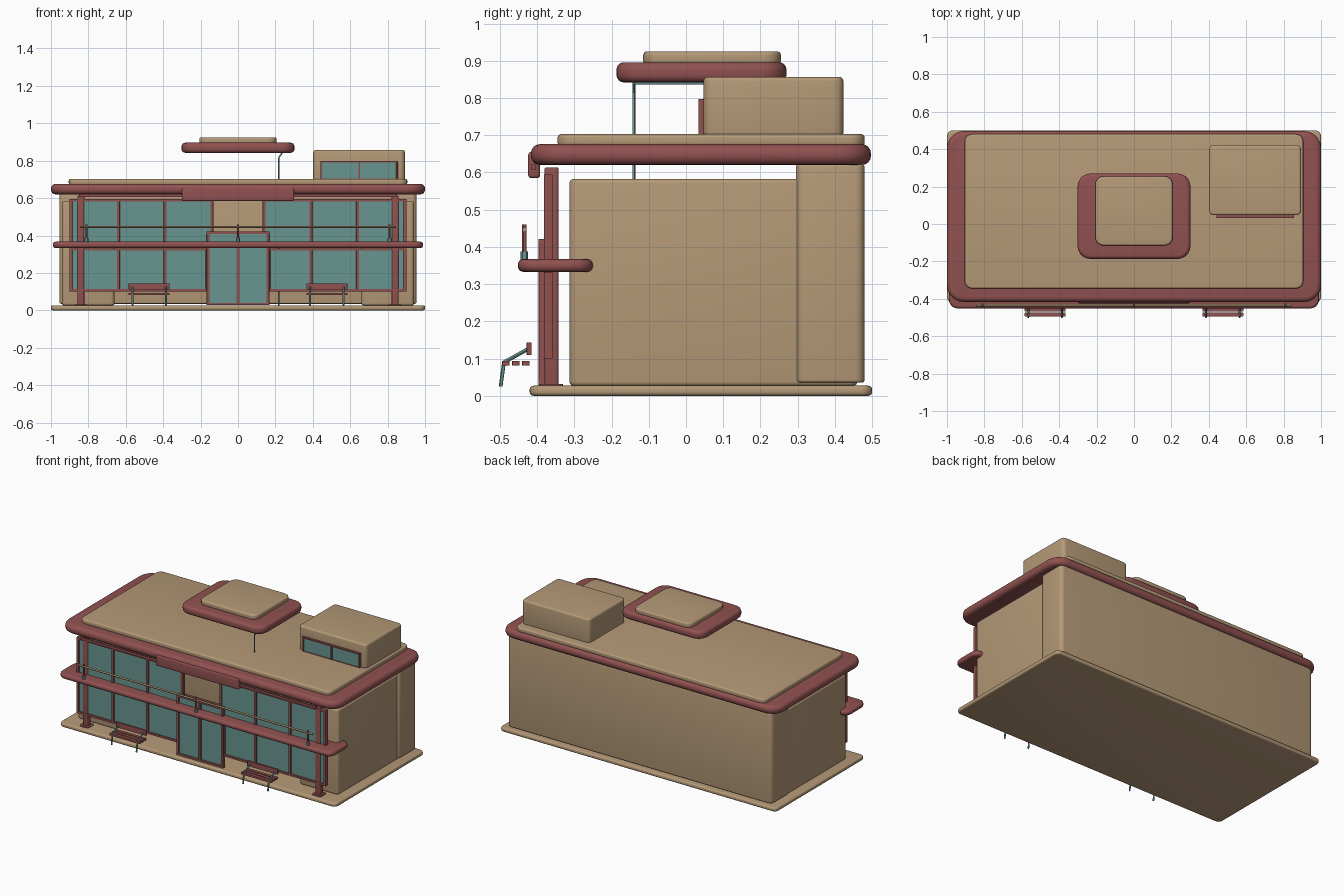
import bpy, bmesh
from mathutils import Vector

if "Cube" in bpy.data.objects:
    bpy.data.objects.remove(bpy.data.objects["Cube"])


def material(name, rgb):
    m = bpy.data.materials.new(name)
    m.use_nodes = True
    m.diffuse_color = (*rgb, 1)
    m.node_tree.nodes["Principled BSDF"].inputs["Base Color"].default_value = (*rgb, 1)
    return m


TAN = material("tan plaster", (0.46, 0.32, 0.185))
RED = material("dull red trim", (0.28, 0.083, 0.08))
TEAL = material("teal glass", (0.14, 0.30, 0.28))


def finish(name, bm, mat):
    me = bpy.data.meshes.new(name)
    bm.to_mesh(me)
    bm.free()
    me.materials.append(mat)
    ob = bpy.data.objects.new(name, me)
    bpy.context.collection.objects.link(ob)
    bpy.ops.object.select_all(action="DESELECT")
    ob.select_set(True)
    bpy.context.view_layer.objects.active = ob
    bpy.ops.object.shade_smooth_by_angle()
    return ob


def box(name, mat, x, y, z, corner=0, edge=0):
    """Box from ranges; corner rounds the upright edges, edge the top and bottom rims."""
    bm = bmesh.new()
    bmesh.ops.create_cube(bm, size=1)
    for v in bm.verts:
        v.co = [r[0] if c < 0 else r[1] for c, r in zip(v.co, (x, y, z))]
    if corner:
        up = [e for e in bm.edges if abs(e.verts[0].co.z - e.verts[1].co.z) > 1e-5]
        bmesh.ops.bevel(bm, geom=up, offset=corner, segments=5, profile=0.5, affect="EDGES")
    if edge:
        rim = [e for e in bm.edges if abs(e.verts[0].co.z - e.verts[1].co.z) < 1e-5]
        bmesh.ops.bevel(bm, geom=rim, offset=edge, segments=4, profile=0.5, affect="EDGES")
    return finish(name, bm, mat)


def rod(name, mat, a, b, r=0.005):
    """Round bar between two points."""
    a, b = Vector(a), Vector(b)
    bm = bmesh.new()
    bmesh.ops.create_cone(bm, cap_ends=True, segments=12, radius1=r, radius2=r, depth=(b - a).length)
    bm.transform((b - a).to_track_quat("Z", "Y").to_matrix().to_4x4())
    bmesh.ops.translate(bm, verts=bm.verts, vec=(a + b) / 2)
    return finish(name, bm, mat)


def span(c, half):
    return (c - half, c + half)


def glazing(name, xs, z, y, bar=0.008):
    """Glass panes with red uprights at xs and rails at both heights."""
    box(name + "_glass", TEAL, (xs[0], xs[-1]), span(y, 0.004), z)
    for x in xs:
        box(name + "_upright", RED, span(x, bar), span(y, 0.012), z, 0.003)
    for h in z:
        box(name + "_rail", RED, (xs[0] - bar, xs[-1] + bar), span(y, 0.012), span(h, bar * 0.8))


# Ground slab and walls
box("ground_slab", TAN, (-1, 1), (-0.42, 0.5), (0, 0.027), 0.03, 0.01)
box("back_block", TAN, (-0.955, 0.955), (0.295, 0.48), (0.035, 0.622), 0.025, 0.008)
for side, s in (("left", 1), ("right", -1)):
    box(side + "_wing", TAN, sorted((s * 0.66, s * 0.942)), (-0.313, 0.46), (0.026, 0.583), 0.02, 0.012)

# Main roof with rounded rim
box("roof_rim", RED, (-1, 1), (-0.417, 0.497), (0.62, 0.676), 0.09, 0.025)
box("roof_deck", TAN, (-0.905, 0.905), (-0.345, 0.48), (0.67, 0.703), 0.04, 0.01)
box("entrance_fascia", RED, (-0.3, 0.3), (-0.424, -0.392), (0.585, 0.655), 0.008, 0.008)

# Window banks, pillars and fascia strips on both sides
for side, s in (("left", 1), ("right", -1)):
    upper = sorted(s * x for x in (0.14, 0.39, 0.64, 0.893))
    lower = sorted(s * x for x in (0.165, 0.39, 0.64, 0.893))
    glazing(side + "_upper_window", upper, (0.345, 0.588), -0.37)
    glazing(side + "_lower_window", lower, (0.107, 0.325), -0.37)
    box(side + "_pillar", RED, span(s * 0.84, 0.018), (-0.38, -0.342), (0.026, 0.613), 0.008, 0.004)
    box(side + "_pillar_foot", RED, span(s * 0.84, 0.032), (-0.395, -0.33), (0.026, 0.032), 0.01)
    box(side + "_fascia_strip", RED, sorted((s * 0.3, s * 0.85)), (-0.415, -0.405), (0.606, 0.621))

# Entrance doors
glazing("door", (-0.16, 0, 0.16), (0.034, 0.415), -0.384)

# Balcony and railing
box("balcony", RED, (-0.99, 0.99), (-0.452, -0.25), (0.333, 0.367), 0.05, 0.015)
rod("balcony_rail", TAN, (-0.845, -0.434, 0.446), (0.845, -0.434, 0.446), 0.006)
for x in (-0.81, 0, 0.81):
    rod("rail_post_foot", TEAL, (x, -0.434, 0.362), (x, -0.434, 0.387), 0.01)
    rod("rail_post", RED, (x, -0.434, 0.38), (x, -0.434, 0.46), 0.006)

# Benches
for c in (-0.475, 0.475):
    for y in (-0.484, -0.457, -0.43):
        box("bench_slat", RED, span(c, 0.11), span(y, 0.01), (0.081, 0.093), 0.003)
    box("bench_back", RED, span(c, 0.11), (-0.428, -0.415), (0.11, 0.143), 0.003)
    for x in (c - 0.09, c + 0.09):
        rod("bench_leg", TEAL, (x, -0.498, 0.025), (x, -0.489, 0.09))
        rod("bench_arm", TEAL, (x, -0.489, 0.09), (x, -0.42, 0.128))

# Roof canopy and its bent pole
box("canopy_rim", RED, (-0.302, 0.302), (-0.187, 0.27), (0.842, 0.896), 0.07, 0.02)
box("canopy_top", TAN, (-0.207, 0.207), (-0.115, 0.255), (0.89, 0.925), 0.045, 0.01)
path = [(0.217, -0.14, 0.026), (0.217, -0.14, 0.815), (0.235, -0.14, 0.84), (0.235, 0.05, 0.84)]
for a, b in zip(path, path[1:]):
    rod("canopy_pole", TEAL, a, b, 0.004)

# Rooftop room
box("rooftop_room", TAN, (0.402, 0.893), (0.047, 0.423), (0.695, 0.857), 0.025, 0.012)
glazing("rooftop_window", (0.445, 0.648, 0.85), (0.7, 0.793), 0.045, 0.005)
